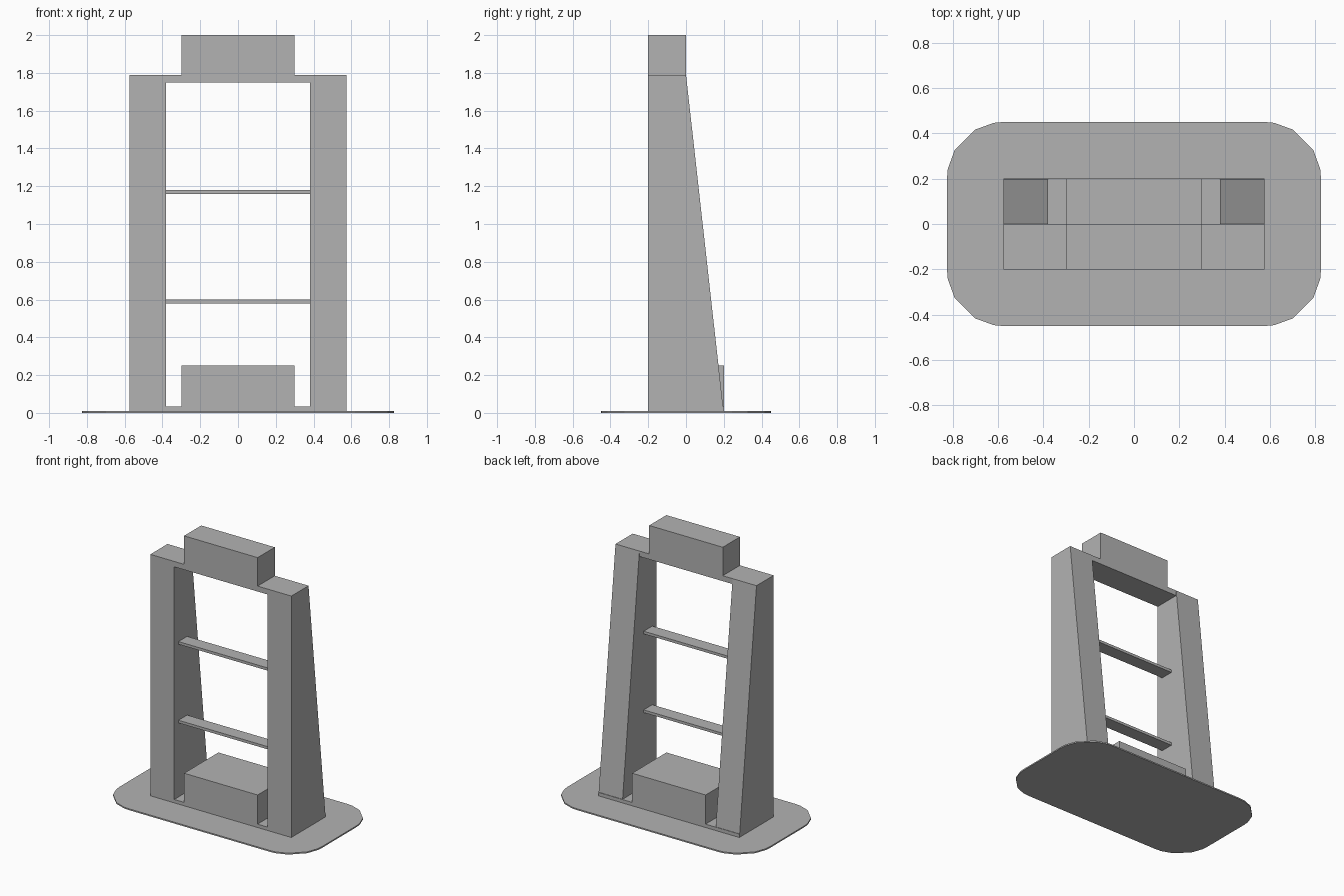
import bpy
import bmesh
from math import radians, cos, sin

cube = bpy.data.objects.get("Cube")
if cube:
    bpy.data.objects.remove(cube, do_unlink=True)

grey = bpy.data.materials.new("plain grey")
grey.use_nodes = True
colour = (0.45, 0.45, 0.45, 1)
grey.diffuse_color = colour
grey.node_tree.nodes["Principled BSDF"].inputs["Base Color"].default_value = colour


def prism(name, outline, offset):
    """Extrude a closed flat outline along an offset vector."""
    bm = bmesh.new()
    face = bm.faces.new([bm.verts.new(p) for p in outline])
    result = bmesh.ops.extrude_face_region(bm, geom=[face], use_keep_orig=True)
    moved = [g for g in result["geom"] if isinstance(g, bmesh.types.BMVert)]
    bmesh.ops.translate(bm, verts=moved, vec=offset)
    bmesh.ops.recalc_face_normals(bm, faces=bm.faces)
    mesh = bpy.data.meshes.new(name)
    bm.to_mesh(mesh)
    bm.free()
    mesh.materials.append(grey)
    obj = bpy.data.objects.new(name, mesh)
    bpy.context.collection.objects.link(obj)
    return obj


def box(name, half_width, y0, y1, z0, z1):
    """Box centred on x."""
    w = half_width
    return prism(name, [(-w, y0, z0), (w, y0, z0), (w, y1, z0), (-w, y1, z0)],
                 (0, 0, z1 - z0))


# Shared measurements
outer, inner, block = 0.575, 0.38, 0.3
front, back = -0.2, 0.2
plate_top, sill_top, beam_top = 0.01, 0.035, 1.79

# Thin floor plate with rounded corners
corner = [0, 10, 30, 60, 80, 90]
plate = []
for turn, sx, sy in [(0, 1, 1), (90, -1, 1), (180, -1, -1), (270, 1, -1)]:
    for a in corner:
        t = radians(turn + a)
        plate.append((sx * outer + 0.25 * cos(t), sy * back + 0.25 * sin(t), 0))
prism("floor_plate", plate, (0, 0, plate_top))

# Sill and the block standing on it
box("bottom_sill", outer, front, back, plate_top, sill_top)
box("bottom_block", block, front, back, sill_top, 0.25)

# Side posts with a sloping back
side = [(front, sill_top), (back - 0.004, sill_top), (0, beam_top), (front, beam_top)]
for name, x in [("left_post", inner), ("right_post", -outer)]:
    prism(name, [(x, y, z) for y, z in side], (outer - inner, 0, 0))

# Top beam and the block above it
box("top_beam", inner, front, 0, 1.75, beam_top)
box("top_block", block, front, 0, beam_top, 2.0)

# Thin rungs
for name, z in [("lower_rung", 0.58), ("upper_rung", 1.16)]:
    box(name, inner, -0.15, -0.05, z, z + 0.02)
